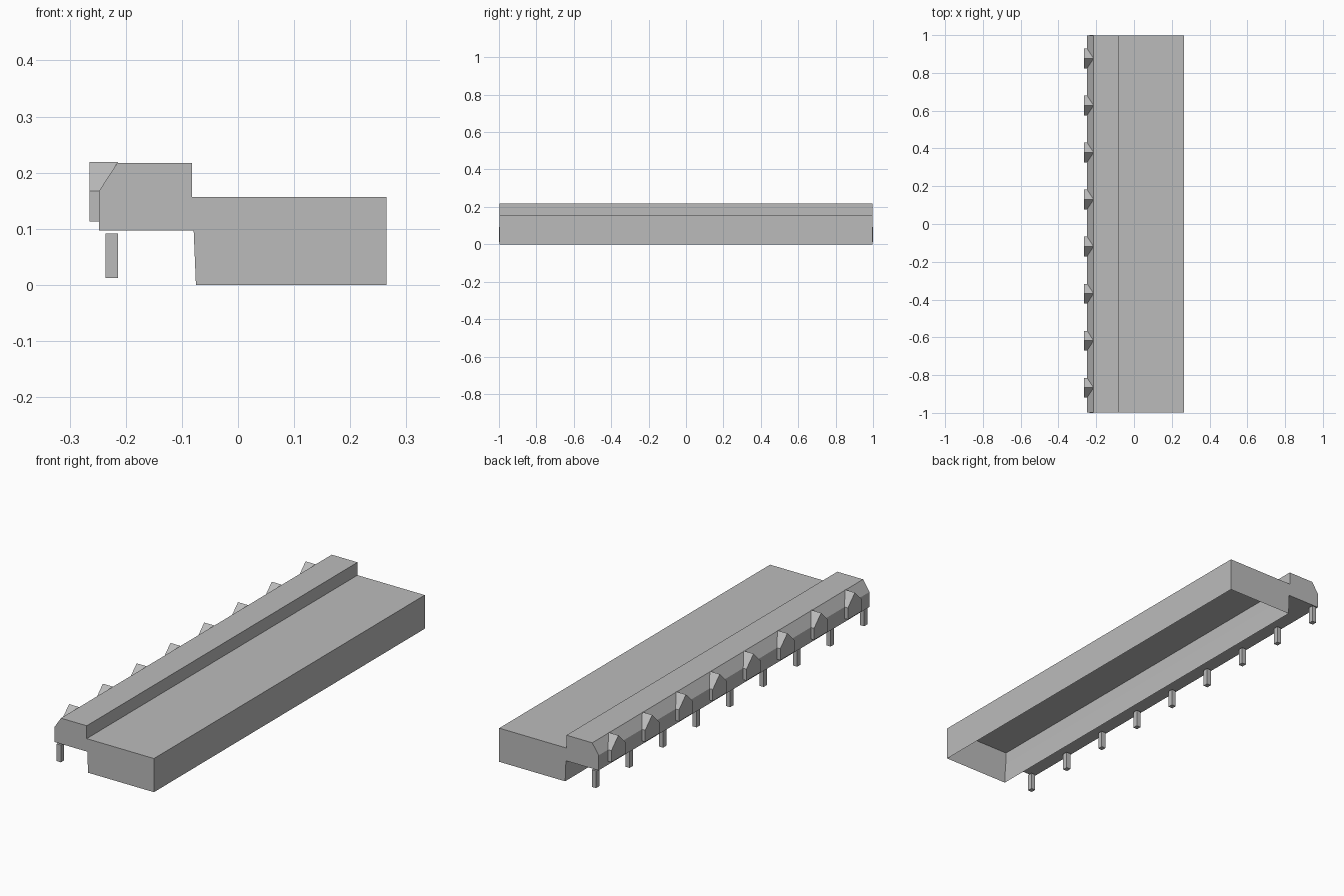
import bpy
import bmesh

cube = bpy.data.objects.get("Cube")
if cube:
    bpy.data.objects.remove(cube, do_unlink=True)

grey = bpy.data.materials.new("concrete_grey")
grey.use_nodes = True
colour = (0.5, 0.5, 0.5, 1)
grey.diffuse_color = colour
grey.node_tree.nodes["Principled BSDF"].inputs["Base Color"].default_value = colour


def finish(name, bm, fix_normals=True):
    if fix_normals:
        bmesh.ops.recalc_face_normals(bm, faces=bm.faces[:])
    mesh = bpy.data.meshes.new(name)
    bm.to_mesh(mesh)
    bm.free()
    mesh.materials.append(grey)
    obj = bpy.data.objects.new(name, mesh)
    bpy.context.collection.objects.link(obj)
    return obj


def prism(name, profile, half_length, open_edges=()):
    """Run an x-z profile along y, leaving out the walls of open_edges."""
    bm = bmesh.new()
    front, back = ([bm.verts.new((x, y, z)) for x, z in profile]
                   for y in (-half_length, half_length))
    bm.faces.new(front)
    bm.faces.new(back[::-1])
    for i in range(len(profile)):
        j = (i + 1) % len(profile)
        if i not in open_edges:
            bm.faces.new((front[j], front[i], back[i], back[j]))
    return finish(name, bm)


HALF = 0.998

# Wide deck: a hollow box open underneath and against the ledge
prism("deck", [(-0.082, 0.157), (0.265, 0.157), (0.265, 0), (-0.075, 0),
               (-0.079, 0.097), (-0.082, 0.097)], HALF, open_edges=(2, 5))

# Raised, overhanging ledge with a chamfered outer edge
prism("ledge", [(-0.248, 0.097), (-0.248, 0.167), (-0.215, 0.217),
                (-0.082, 0.217), (-0.082, 0.097)], HALF)


# Gabled block: the ridge reaches back onto the chamfer
def gable_block(name, y):
    bm = bmesh.new()
    outline = [(-0.052, 0.113), (0.052, 0.113), (0.052, 0.167),
               (0, 0.219), (-0.052, 0.167)]
    outer = [bm.verts.new((-0.265, y + dy, z)) for dy, z in outline]
    inner = [bm.verts.new((-0.214 if dy == 0 else -0.247, y + dy, z))
             for dy, z in outline]
    bm.faces.new(outer)
    for i in range(5):
        j = (i + 1) % 5
        bm.faces.new((outer[j], outer[i], inner[i], inner[j]))
    bm.faces.new((inner[0], inner[1], inner[2], inner[4]))
    bm.faces.new((inner[2], inner[3], inner[4]))
    finish(name, bm)


for i in range(8):
    gable_block(f"gable_block_{i + 1}", (i - 3.5) * 0.249 + 0.005)

# Short square posts hanging below the ledge
for i in range(9):
    bm = bmesh.new()
    bmesh.ops.create_cube(bm, size=1)
    bmesh.ops.scale(bm, vec=(0.022, 0.024, 0.08), verts=bm.verts)
    bmesh.ops.translate(bm, vec=(-0.225, (i - 4) * 0.247, 0.052), verts=bm.verts)
    finish(f"post_{i + 1}", bm)
